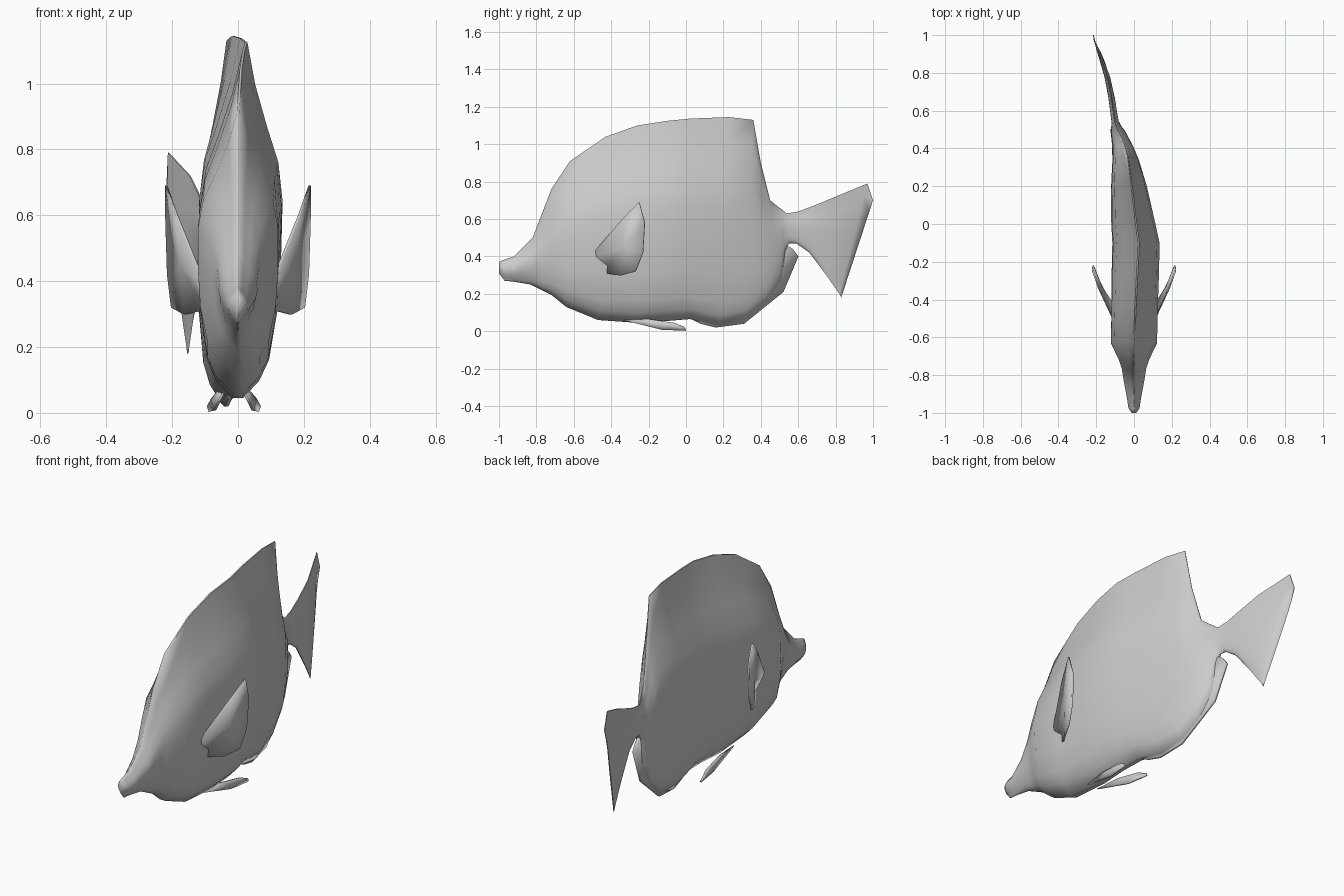
import bpy
import bmesh
from math import sin, pi
from mathutils import Vector

default_cube = bpy.data.objects.get("Cube")
if default_cube:
    bpy.data.objects.remove(default_cube, do_unlink=True)

# One plain grey for the whole fish
grey = bpy.data.materials.new("plain grey")
grey.use_nodes = True
colour = (0.6, 0.6, 0.6, 1)
grey.diffuse_color = colour
grey.node_tree.nodes["Principled BSDF"].inputs["Base Color"].default_value = colour


def interpolate(table, value):
    """Piecewise linear lookup in a list of (position, result) pairs."""
    for (start, low), (end, high) in zip(table, table[1:]):
        if value <= end:
            blend = max(0, (value - start) / (end - start))
            return low + (high - low) * blend
    return table[-1][1]


# Sideways sweep of the spine, from snout to tail tip, and lean of the back
SPINE = [(-1, 0), (-.6, 0), (-.1, -.003), (0, -.017), (.13, -.032), (.28, -.05),
         (.41, -.068), (.54, -.1), (.66, -.117), (.83, -.152), (.97, -.211), (1, -.215)]
LEAN = [(-.6, 0), (-.1, .028), (.36, .028), (.54, 0)]

# Half width of the body at each share of its height
SECTION = [(0, .14), (.05, .53), (.11, .76), (.25, .94), (.4, 1), (.55, 1),
           (.66, .87), (.76, .57), (.88, .25), (1, .03)]


def spine(y):
    return interpolate(SPINE, y)


def finish(name, bm):
    bmesh.ops.recalc_face_normals(bm, faces=bm.faces[:])
    mesh = bpy.data.meshes.new(name)
    bm.to_mesh(mesh)
    bm.free()
    mesh.materials.append(grey)
    obj = bpy.data.objects.new(name, mesh)
    bpy.context.collection.objects.link(obj)
    bpy.ops.object.select_all(action="DESELECT")
    bpy.context.view_layer.objects.active = obj
    obj.select_set(True)
    bpy.ops.object.shade_smooth_by_angle(angle=1.2)
    return obj


def loft(name, stations):
    """Skin rings; a station is top y, top z, bottom y, bottom z, half width."""
    bm = bmesh.new()
    rings = []
    for top_y, top_z, low_y, low_z, half in stations:
        top, low = Vector((0, top_y, top_z)), Vector((0, low_y, low_z))
        left, right = [], []
        for height, share in SECTION:
            point = low.lerp(top, height)
            # The snout is round, the body follows the section
            snout = min(1, max(0, (-.64 - point.y) / .3))
            wide = half * (share + (sin(pi * height) - share) * snout)
            wide = max(wide, .002)
            centre = spine(point.y) + height * interpolate(LEAN, point.y)
            left.append(bm.verts.new((centre + wide, point.y, point.z)))
            right.append(bm.verts.new((centre - wide, point.y, point.z)))
        rings.append(left + right[::-1])
    for ring, following in zip(rings, rings[1:]):
        for i in range(len(ring)):
            j = (i + 1) % len(ring)
            bm.faces.new((ring[i], ring[j], following[j], following[i]))
    bm.faces.new(rings[0])
    bm.faces.new(rings[-1])
    return finish(name, bm)


def blade(name, points, thickness):
    """Thin fin from a 3D outline, fanned from its middle."""
    bm = bmesh.new()
    outline = [bm.verts.new(p) for p in points]
    middle = bm.verts.new(sum((Vector(p) for p in points), Vector()) / len(points))
    for i, vert in enumerate(outline):
        bm.faces.new((vert, outline[(i + 1) % len(outline)], middle))
    obj = finish(name, bm)
    solid = obj.modifiers.new("thickness", "SOLIDIFY")
    solid.thickness = thickness
    solid.offset = 0
    return obj


# Body with the dorsal fin, then the tail fin
BODY = [(-1, .37, -1, .31, .012), (-.98, .38, -.97, .27, .03),
        (-.92, .4, -.92, .265, .038), (-.82, .5, -.83, .25, .056),
        (-.77, .63, -.77, .22, .064), (-.72, .76, -.72, .195, .08),
        (-.62, .91, -.64, .13, .122), (-.43, 1.04, -.47, .06, .122),
        (-.26, 1.1, -.26, .045, .124), (-.1, 1.125, -.1, .055, .123),
        (.02, 1.137, .02, .065, .113), (.23, 1.145, .18, .03, .092),
        (.36, 1.13, .32, .06, .068), (.4, .9, .43, .15, .053),
        (.45, .7, .51, .27, .04), (.5, .66, .53, .42, .026)]
TAIL = [(.54, .63, .55, .47, .019), (.6, .64, .59, .47, .018),
        (.68, .67, .66, .42, .017), (.8, .72, .75, .3, .015),
        (.97, .79, .82, .2, .01), (1, .7, .83, .18, .003)]
loft("body_and_tail", BODY + TAIL)

# Anal fin under the rear of the body, with a free hooked tip
ANAL = [(.02, .07), (.08, .04), (.16, .02), (.31, .04), (.52, .21), (.6, .4),
        (.57, .44), (.52, .47), (.5, .44), (.42, .3), (.3, .18), (.1, .15)]
blade("anal_fin", [(spine(y), y, z) for y, z in ANAL], .014)

# Paired fins on the flanks and under the belly
PECTORAL = [(.1, -.525, .385), (.186, -.34, .6), (.218, -.25, .69), (.217, -.22, .58),
            (.212, -.23, .42), (.2, -.27, .32), (.16, -.35, .298), (.095, -.45, .315)]
PELVIC = [(.02, -.34, .06), (.045, -.13, .008), (.06, 0, .004),
          (.066, -.01, .022), (.052, -.06, .044), (.035, -.2, .065)]
for side, sign, lean in (("left", 1, 0), ("right", -1, -.025)):
    blade(side + "_pectoral_fin", [(sign * x, y, z) for x, y, z in PECTORAL], .008)
    blade(side + "_pelvic_fin", [(sign * x + lean, y, z) for x, y, z in PELVIC], .008)
